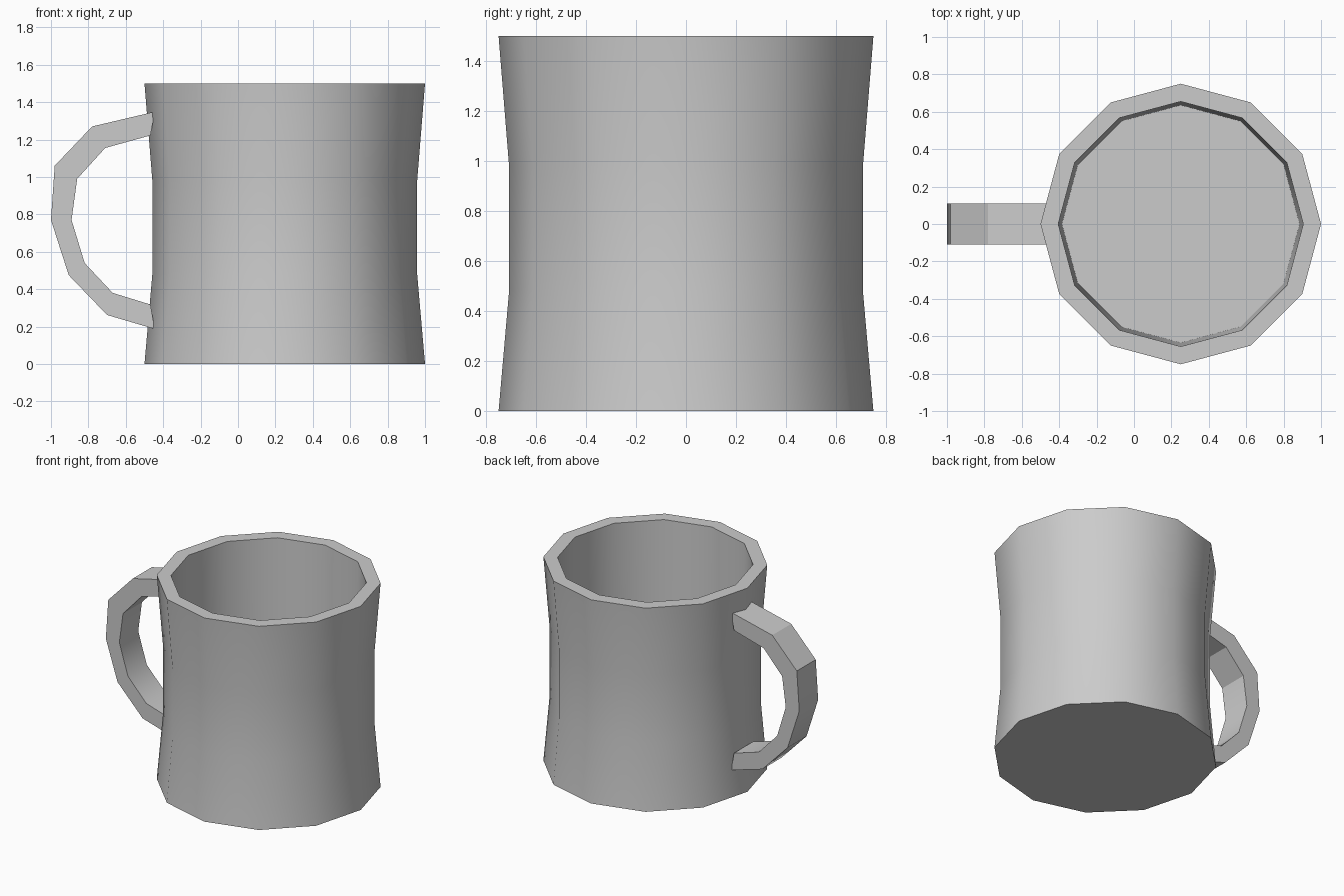
import bpy, bmesh, math

if "Cube" in bpy.data.objects:
    bpy.data.objects.remove(bpy.data.objects["Cube"])

SIDES = 12
CX = 0.25


def finish(bm, name):
    bmesh.ops.recalc_face_normals(bm, faces=bm.faces[:])
    me = bpy.data.meshes.new(name)
    bm.to_mesh(me)
    bm.free()
    ob = bpy.data.objects.new(name, me)
    bpy.context.collection.objects.link(ob)
    bpy.ops.object.select_all(action='DESELECT')
    ob.select_set(True)
    bpy.context.view_layer.objects.active = ob
    bpy.ops.object.shade_smooth_by_angle(angle=math.radians(32))
    return ob


# Cup: waisted outer wall, rim, inner wall and floor as one lathed profile
profile = [(0.75, 0), (0.708, 0.48), (0.708, 0.98), (0.75, 1.5),
           (0.655, 1.5), (0.635, 0.1)]
bm = bmesh.new()
rings = []
for r, z in profile:
    rings.append([bm.verts.new((CX + r * math.cos(math.tau * i / SIDES),
                                r * math.sin(math.tau * i / SIDES), z))
                  for i in range(SIDES)])
for a, b in zip(rings, rings[1:]):
    for i in range(SIDES):
        j = (i + 1) % SIDES
        bm.faces.new((a[i], a[j], b[j], b[i]))
bm.faces.new(rings[0])
bm.faces.new(rings[-1])
finish(bm, "cup_body")

# Handle: flat band with a rectangular section following an arc
outer = [(-0.445, 1.349), (-0.78, 1.27), (-0.98, 1.06), (-1.0, 0.77),
         (-0.905, 0.475), (-0.70, 0.262), (-0.445, 0.187)]
inner = [(-0.468, 1.222), (-0.71, 1.155), (-0.86, 0.99), (-0.89, 0.77),
         (-0.82, 0.54), (-0.67, 0.38), (-0.468, 0.318)]
W = 0.11
bm = bmesh.new()
sections = [[bm.verts.new(p) for p in ((ox, -W, oz), (ox, W, oz),
                                       (ix, W, iz), (ix, -W, iz))]
            for (ox, oz), (ix, iz) in zip(outer, inner)]
for a, b in zip(sections, sections[1:]):
    for i in range(4):
        j = (i + 1) % 4
        bm.faces.new((a[i], a[j], b[j], b[i]))
bm.faces.new(sections[0])
bm.faces.new(sections[-1])
finish(bm, "handle")
